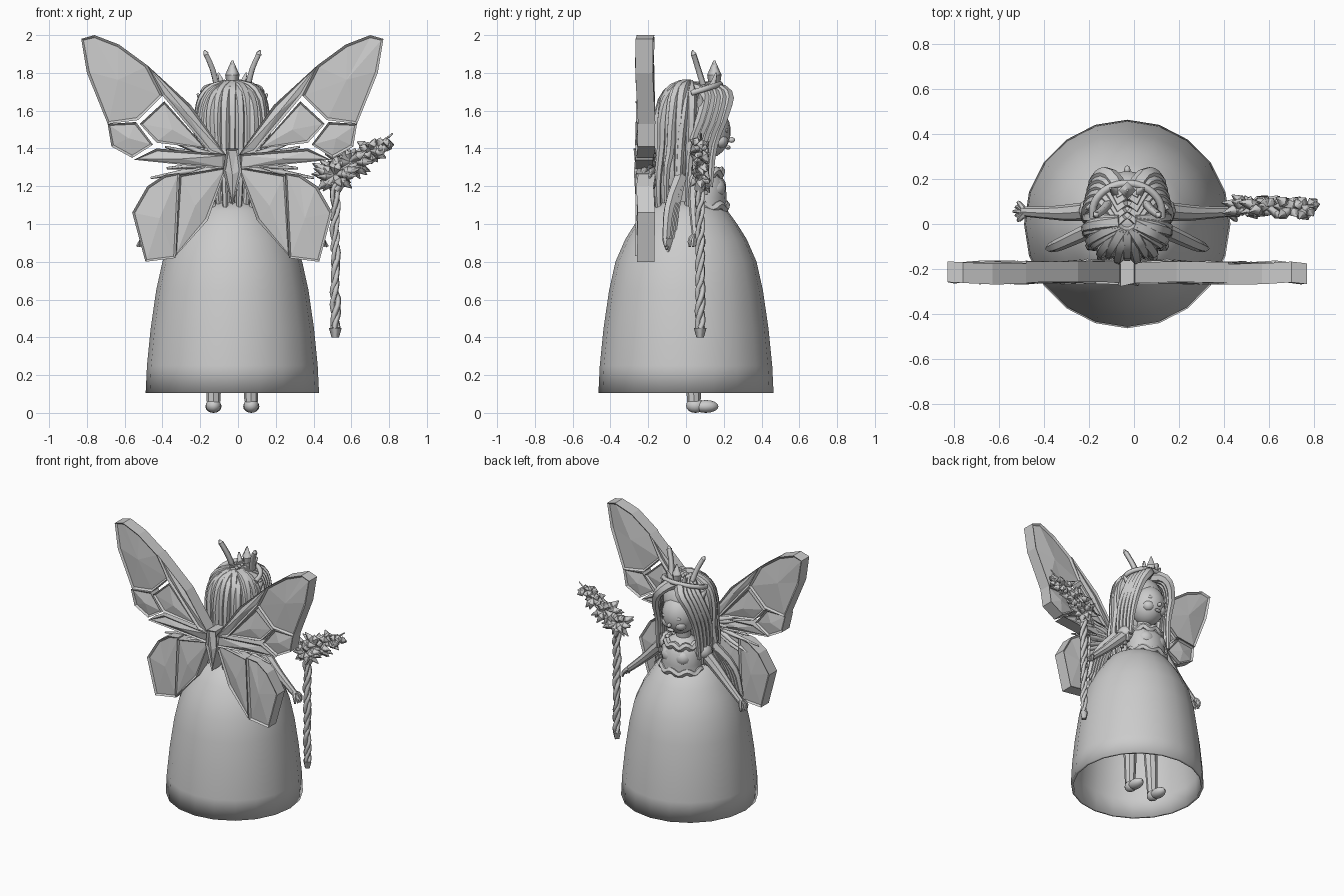
import bpy, bmesh, math, random
from math import sin, cos, tau, radians
from mathutils import Vector

random.seed(4)
if "Cube" in bpy.data.objects:
    bpy.data.objects.remove(bpy.data.objects["Cube"])

grey = bpy.data.materials.new("plain_grey")
grey.use_nodes = True
grey.diffuse_color = (.6, .6, .6, 1)
grey.node_tree.nodes["Principled BSDF"].inputs["Base Color"].default_value = grey.diffuse_color

AXIS = -.03  # body axis in x
SIDES = (("left", 1), ("right", -1))


def jitter(amount):
    return random.uniform(-amount, amount)


def add(name, mesh, smooth=True):
    mesh.materials.clear()
    mesh.materials.append(grey)
    part = bpy.data.objects.new(name, mesh)
    bpy.context.collection.objects.link(part)
    if smooth:
        bpy.ops.object.select_all(action="DESELECT")
        part.select_set(True)
        bpy.context.view_layer.objects.active = part
        bpy.ops.object.shade_smooth_by_angle(angle=radians(40))
    return part


def add_bmesh(name, bm, smooth=True):
    bmesh.ops.recalc_face_normals(bm, faces=bm.faces)
    mesh = bpy.data.meshes.new(name)
    bm.to_mesh(mesh)
    bm.free()
    return add(name, mesh, smooth)


def tubes(name, paths, sides=1, steps=3, smooth=True):
    """Tubes through points; every path is (start radius, end radius, points)."""
    curve = bpy.data.curves.new(name, "CURVE")
    curve.dimensions = "3D"
    curve.bevel_depth = 1
    curve.bevel_resolution = sides
    curve.resolution_u = steps
    curve.use_fill_caps = True
    for start, end, points in paths:
        spline = curve.splines.new("BEZIER")
        last = len(points) - 1
        spline.bezier_points.add(last)
        for i, (knot, point) in enumerate(zip(spline.bezier_points, points)):
            knot.co = point
            knot.radius = start + (end - start) * i / last
            knot.handle_left_type = knot.handle_right_type = "AUTO"
    guide = bpy.data.objects.new(name + "_path", curve)
    bpy.context.collection.objects.link(guide)
    graph = bpy.context.evaluated_depsgraph_get()
    mesh = bpy.data.meshes.new_from_object(guide.evaluated_get(graph))
    bpy.data.objects.remove(guide)
    return add(name, mesh, smooth)


def both(start, end, points):
    """One path, measured from the body axis, for the left and the right."""
    return [(start, end, [(AXIS + s * x, y, z) for x, y, z in points]) for _, s in SIDES]


def ball(name, centre, radii, segments=12):
    bm = bmesh.new()
    bmesh.ops.create_uvsphere(bm, u_segments=segments, v_segments=segments * 2 // 3, radius=1)
    for v in bm.verts:
        v.co = Vector(c + r * k for c, r, k in zip(centre, radii, v.co))
    return add_bmesh(name, bm)


def pair(name, centre, radii):
    x, y, z = centre
    for label, s in SIDES:
        ball(label + "_" + name, (AXIS + s * x, y, z), radii)


def loft(name, rings, segments, bottom=True):
    """Stacked ellipses; every ring is (z, x radius, y radius, y centre)."""
    bm = bmesh.new()
    turn = [tau * i / segments for i in range(segments)]
    loops = [[bm.verts.new((AXIS + rx * cos(a), y + ry * sin(a), z)) for a in turn]
             for z, rx, ry, y in rings]
    for low, high in zip(loops, loops[1:]):
        for i in range(segments):
            bm.faces.new((low[i - 1], low[i], high[i], high[i - 1]))
    bm.faces.new(loops[-1])
    if bottom:
        bm.faces.new(loops[0])
    return add_bmesh(name, bm)


# Bell skirt, hollow from below
bell = [(.105, .459), (.25, .452), (.45, .432), (.65, .403), (.8, .37),
        (.92, .318), (1, .268), (1.07, .218), (1.12, .14)]
skirt = loft("skirt", [(z, r, r * 1.01, 0) for z, r in bell], 20, bottom=False)
shell = skirt.modifiers.new("shell", "SOLIDIFY")
shell.thickness = .018
shell.offset = -1

# Legs and shoes
tubes("legs", both(.07, .036, [(.08, .02, 1), (.09, .03, .5), (.1, .042, .06)]), 2)
pair("shoe", (.1, .105, .034), (.043, .067, .034))
pair("heel", (.1, .05, .038), (.04, .05, .038))

# Torso with neck, ruffles and puff sleeves
loft("torso", [(1, .17, .14, .07), (1.14, .14, .125, .09), (1.22, .145, .12, .09),
               (1.28, .11, .09, .08), (1.31, .05, .05, .07), (1.4, .05, .05, .08)], 16)
pair("bust", (.05, .15, 1.19), (.065, .06, .06))
pair("puff_sleeve", (.15, .06, 1.23), (.065, .065, .06))
for name, z, r in (("waist_frill", 1.09, .14), ("collar_frill", 1.27, .11)):
    ring = [(AXIS + r * cos(tau * i / 16), .09 + r * .85 * sin(tau * i / 16), z + .012 * (-1) ** i)
            for i in range(17)]
    tubes(name, [(.024, .024, ring)])

# Arms, fingers and hanging sleeve tails
tubes("arms", both(.045, .022, [(.14, .06, 1.24), (.26, .05, 1.12), (.34, .05, 1.04), (.46, .055, .93)]), 2)
fingers, tails = [], []
for i in range(5):
    y = .02 + i * .018
    fingers += both(.015, .007, [(.45, .05, .945), (.48, y, .915), (.505 - abs(i - 2) * .01, y, .88)])
    d = i * .015
    tails += both(.035, .022, [(.17, -.03, 1.25), (.24 + d, -.06 - d / 2, 1.08), (.28 + d, -.075 - d / 2, .92)])
    tails += both(.022, .006, [(.28 + d, -.075 - d / 2, .92), (.3 + d, -.08 - d / 2, .82 + d)])
tubes("hands", fingers)
tubes("sleeve_tails", tails)

# Head and face
ball("head", (AXIS, .105, 1.49), (.122, .132, .145), 20)
ball("nose", (AXIS, .24, 1.445), (.014, .02, .015))
ball("lips", (AXIS, .222, 1.405), (.026, .014, .011))
pair("eye", (.05, .212, 1.495), (.027, .012, .014))
pair("cheek", (.05, .18, 1.44), (.045, .042, .04))

# Hair: cap, long back mass, back strands and a swept fringe
ball("hair_cap", (AXIS, .02, 1.57), (.165, .17, .17), 20)
loft("hair_mass", [(1.1, .1, .05, -.1), (1.25, .15, .08, -.08), (1.45, .165, .12, -.02), (1.6, .155, .13, 0)], 16)
fall = [(.03, 1.735), (.13, 1.69), (.175, 1.58), (.175, 1.4), (.185, 1.24), (.15, 1.07)]
strands, fringe = [], []
for i in range(17):
    a = radians(13 * (i - 8))
    sway = .012 * (-1) ** i
    strands.append((.036, .014, [
        (AXIS + r * sin(a), .01 * (1 - k) - .75 * r * cos(a) + sway * k / 4, z + jitter(.015) * k)
        for k, (r, z) in enumerate(fall)]))
for i in range(5):
    d = i * .03
    fringe += both(.042, .014, [(.02, .12 - d, 1.72), (.075 + d / 4, .215 - d, 1.685), (.13 + d / 4, .21 - d, 1.6),
                                (.155 + d / 4, .15 - d, 1.42), (.17, .13 - d, 1.16 + jitter(.04))])
tubes("back_hair", strands)
tubes("fringe", fringe)

# Crown: curved band with horns and leaf spikes
band = [(AXIS + .155 * sin(a), .05 + .13 * cos(a), 1.7 + .04 * cos(a))
        for a in (radians(25 * i) for i in range(-4, 5))]
tubes("crown_band", [(.017, .017, band)], smooth=False)
spikes = both(.02, .018, [(.085, .09, 1.74), (.105, .065, 1.82), (.14, .04, 1.9)])
spikes += both(.018, .004, [(.14, .04, 1.9), (.148, .035, 1.92)])
spikes += both(.025, .006, [(.05, .14, 1.73), (.075, .16, 1.8)])
spikes += both(.03, .006, [(.14, .08, 1.62), (.185, .07, 1.69)])
for low, high, wide, narrow in ((1.72, 1.79, .028, .038), (1.79, 1.865, .038, .005)):
    spikes.append((wide, narrow, [(AXIS, .15, low), (AXIS, .15, high)]))
tubes("crown_spikes", spikes, 0, 2, False)


# Wings: thick faceted panels with raised rims
def panel(name, outline, side, back=-.262, front=-.17):
    bm = bmesh.new()
    face = bm.faces.new([bm.verts.new((AXIS + side * x, back + jitter(.008), z)) for x, z in outline])
    grown = bmesh.ops.extrude_face_region(bm, geom=[face], use_keep_orig=True)["geom"]
    moved = [g for g in grown if isinstance(g, bmesh.types.BMVert)]
    bmesh.ops.translate(bm, verts=moved, vec=(0, front - back, 0))
    bmesh.ops.recalc_face_normals(bm, faces=bm.faces)
    caps = [f for f in bm.faces if abs(f.normal.y) > .8]
    bmesh.ops.inset_individual(bm, faces=caps, thickness=.014, depth=-.012)
    bmesh.ops.poke(bm, faces=caps, offset=.015)
    add_bmesh(name, bm, False)


panels = {
    "upper_wing_tip": [(.8, 1.98), (.73, 2), (.6, 1.95), (.45, 1.84), (.37, 1.68), (.5, 1.55), (.66, 1.53), (.77, 1.8)],
    "upper_wing_edge": [(.45, 1.84), (.22, 1.63), (.03, 1.36), (.12, 1.38), (.37, 1.68)],
    "upper_wing_middle": [(.36, 1.65), (.14, 1.4), (.4, 1.43), (.49, 1.53)],
    "upper_wing_corner": [(.51, 1.54), (.66, 1.53), (.64, 1.41), (.53, 1.35), (.42, 1.42)],
    "upper_wing_base": [(.04, 1.37), (.4, 1.4), (.52, 1.34), (.04, 1.29)],
    "lower_wing_inner": [(.03, 1.3), (.28, 1.26), (.3, .83), (.13, 1.02)],
    "lower_wing_outer": [(.28, 1.27), (.36, 1.26), (.45, 1.2), (.53, 1.06), (.46, .8), (.3, .82)],
}
for label, s in SIDES:
    for name, outline in panels.items():
        panel(label + "_" + name, outline, s)

# Joint between the wings, and loose veins
panel("wing_joint", [(-.03, 1.4), (.03, 1.4), (.05, 1.28), (0, 1.1), (-.05, 1.28)], 1, -.27, -.15)
veins = []
for i in range(9):
    a = radians(6 * i - 28)
    reach = .42 + jitter(.1)
    veins += both(.03, .006, [(reach * t * cos(a), -.2 + jitter(.03), 1.32 + reach * t * sin(a)) for t in (0, .5, 1)])
tubes("wing_veins", veins, 0, 1, False)

# Twisted staff with a bud at its foot
staff = Vector((.515, .075, 0))
vines = []
for k in range(3):
    turn = [1.1 * i + k * tau / 3 for i in range(19)]
    vines.append((.015, .015, [staff + Vector((.014 * cos(a) + jitter(.006), .014 * sin(a), .44 + i * .043 + jitter(.01)))
                               for i, a in enumerate(turn)]))
vines.append((.02, .034, [staff + Vector((0, 0, z)) for z in (.4, .45)]))
tubes("staff", vines, 0, 2, False)

# Leafy staff head with a branch to the side
leaves = [(.03, .004, [(.515, .075, 1.18), (.6, .075, 1.3), (.7, .08, 1.38), (.82, .08, 1.48)])]
for x, z, spread, count in ((.51, 1.26, .15, 24), (.59, 1.33, .14, 20), (.7, 1.39, .1, 14), (.77, 1.42, .06, 8)):
    heart = Vector((x, staff.y, z))
    for i in range(count):
        reach = spread * random.uniform(.55, 1)
        tip = heart + Vector((reach * cos(2.4 * i), jitter(.055), .75 * reach * sin(2.4 * i)))
        middle = heart.lerp(tip, .55)
        leaves += [(.01, .026, [heart, middle]), (.026, .003, [middle, tip])]
tubes("staff_leaves", leaves, 0, 1, False)
